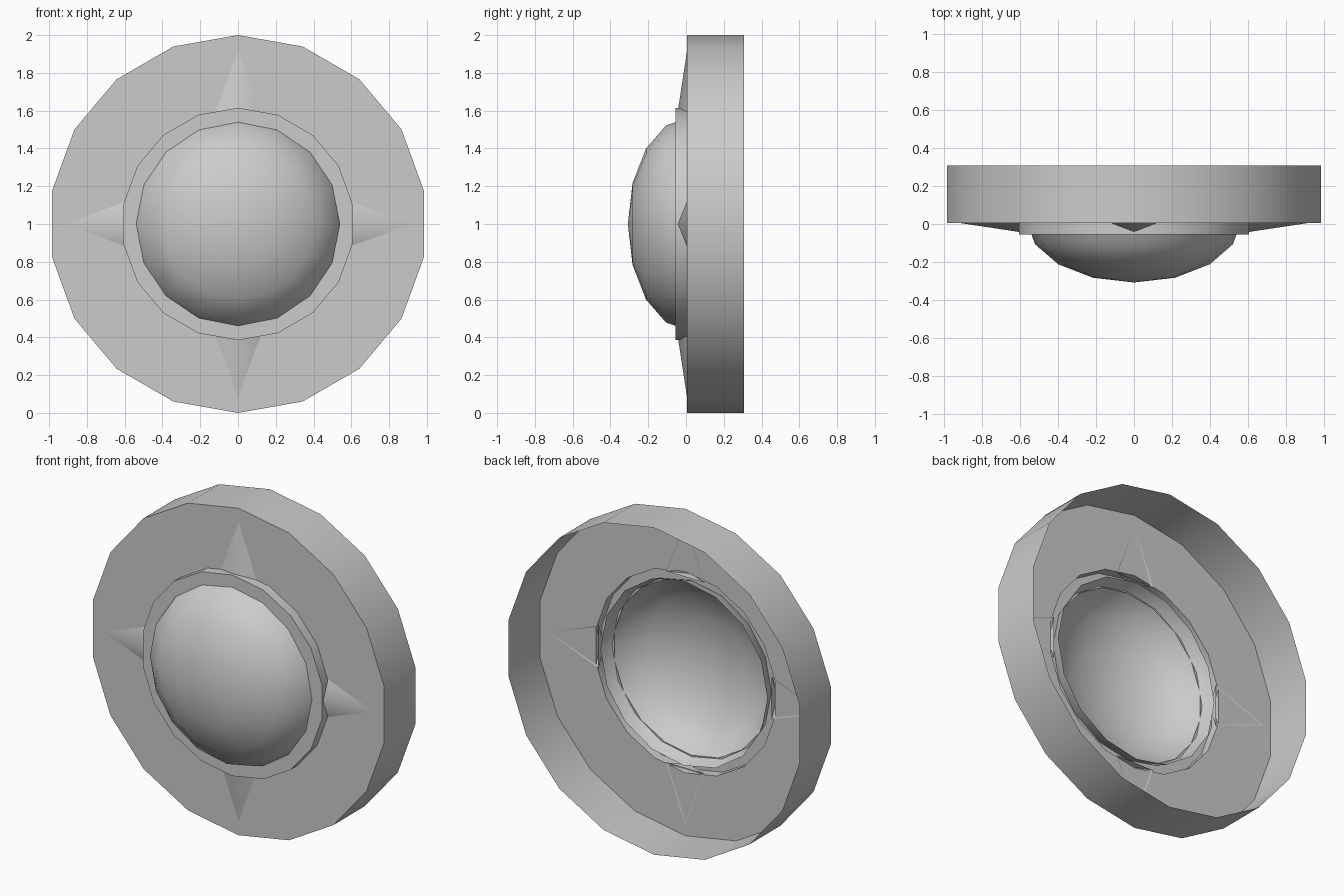
import bpy
import bmesh
from math import sin, cos, pi, radians
from mathutils import Matrix, Vector

cube = bpy.data.objects.get("Cube")
if cube:
    bpy.data.objects.remove(cube, do_unlink=True)

CENTRE = Vector((0, 0, 1))
FACE_Y = 0.005

grey = bpy.data.materials.new("plain grey")
grey.use_nodes = True
grey.diffuse_color = (0.6, 0.6, 0.6, 1)
grey.node_tree.nodes["Principled BSDF"].inputs["Base Color"].default_value = (0.6, 0.6, 0.6, 1)


def finish(name, bm, angle):
    """Turn a bmesh into a shaded, coloured object."""
    bmesh.ops.remove_doubles(bm, verts=bm.verts, dist=0.0001)
    mesh = bpy.data.meshes.new(name)
    bm.to_mesh(mesh)
    bm.free()
    mesh.materials.append(grey)
    obj = bpy.data.objects.new(name, mesh)
    bpy.context.collection.objects.link(obj)
    bpy.ops.object.select_all(action="DESELECT")
    obj.select_set(True)
    bpy.context.view_layer.objects.active = obj
    bpy.ops.object.shade_smooth_by_angle(angle=radians(angle))
    return obj


def lathe(name, profile, sides, angle=35):
    """Open shell turned round the front-back axis; profile is (radius, y), back to front."""
    bm = bmesh.new()
    rings = []
    for r, y in profile:
        turns = [2 * pi * i / sides for i in range(sides)]
        rings.append([bm.verts.new(CENTRE + Vector((r * sin(a), y, r * cos(a)))) for a in turns])
    for back, front in zip(rings, rings[1:]):
        for i in range(sides):
            j = (i + 1) % sides
            bm.faces.new((back[i], front[i], front[j], back[j]))
    return finish(name, bm, angle)


# Open-backed rim with its flat front plate
lathe("rim", [(1, 0.308), (1, FACE_Y), (0.615, FACE_Y)], 18)

# Raised collar round the dome
lathe("collar", [(0.615, FACE_Y), (0.615, -0.055), (0.53, -0.055)], 18)

# Flattened hollow half sphere
steps = [i * pi / 8 for i in range(5)]
lathe("dome", [(0.565 * cos(a), 0.02 - 0.328 * sin(a)) for a in steps], 16)

# Four tapering spikes, hollow behind
for k, side in enumerate(("upper", "left", "lower", "right")):
    turn = Matrix.Rotation(k * pi / 2, 3, "Y")
    base_y = FACE_Y + 0.003
    points = [(-0.13, base_y, 0.585), (0.13, base_y, 0.585),
              (0, -0.045, 0.585), (0, base_y, 0.935)]
    bm = bmesh.new()
    a, b, ridge, tip = [bm.verts.new(CENTRE + turn @ Vector(p)) for p in points]
    for corners in ((a, ridge, tip), (ridge, b, tip), (a, b, ridge)):
        bm.faces.new(corners)
    finish(side + "_spike", bm, 50)
